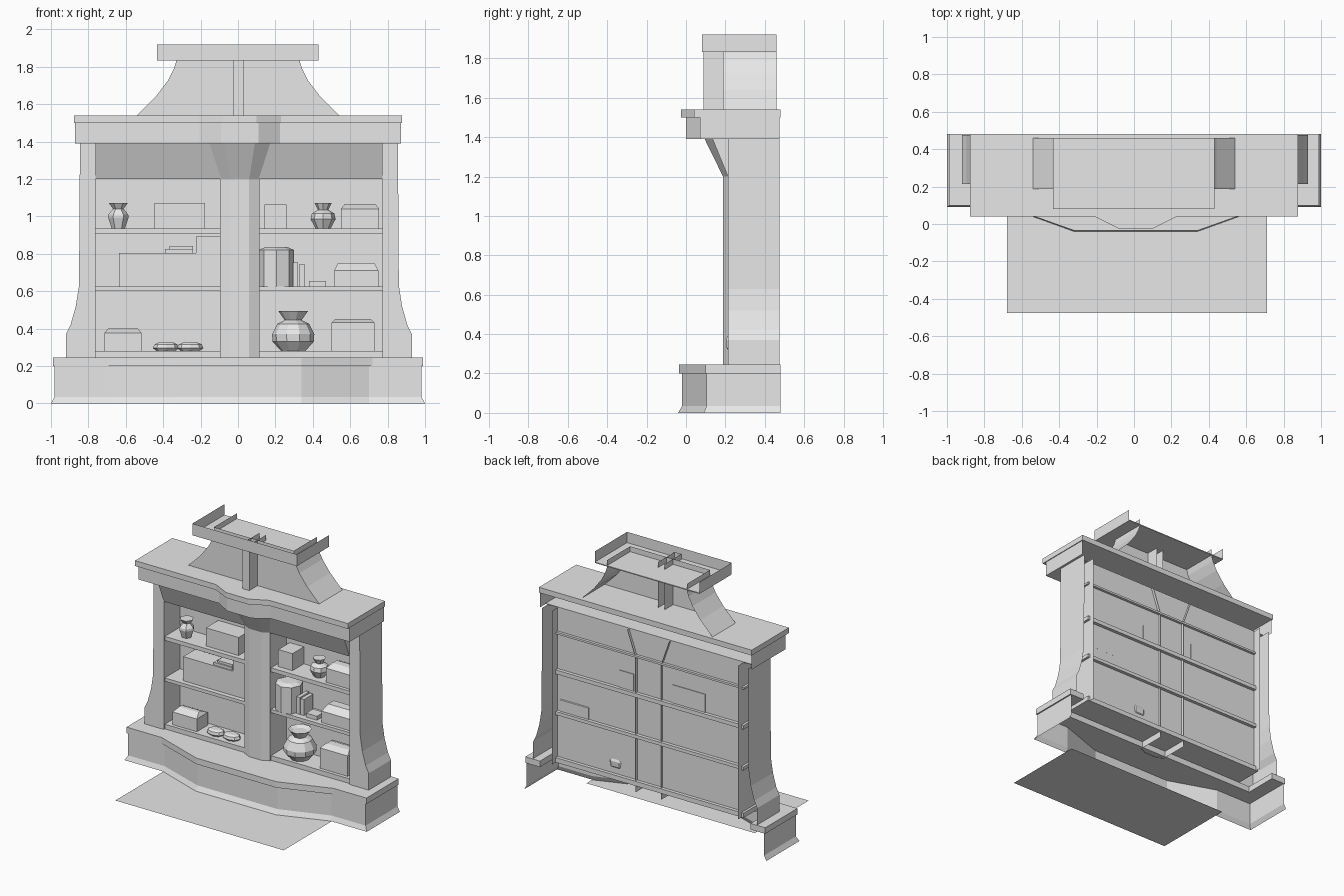
import bpy, bmesh, math

cube = bpy.data.objects.get("Cube")
if cube:
    bpy.data.objects.remove(cube, do_unlink=True)

grey = bpy.data.materials.new("plain_grey")
grey.use_nodes = True
grey.diffuse_color = (0.8, 0.8, 0.8, 1)
grey.node_tree.nodes["Principled BSDF"].inputs["Base Color"].default_value = (0.8, 0.8, 0.8, 1)


def loft(name, rows, solid=False):
    """Skin stacked plan paths, rows = [(z, [(x, y), ...]), ...]."""
    bm = bmesh.new()
    rings = [[bm.verts.new((x, y, z)) for x, y in path] for z, path in rows]
    n = len(rings[0])
    for a, b in zip(rings, rings[1:]):
        for i in range(n if solid else n - 1):
            j = (i + 1) % n
            bm.faces.new((a[i], a[j], b[j], b[i]))
    if solid:
        bm.faces.new(rings[0][::-1])
        bm.faces.new(rings[-1])
    mesh = bpy.data.meshes.new(name)
    bm.to_mesh(mesh)
    bm.free()
    mesh.materials.append(grey)
    obj = bpy.data.objects.new(name, mesh)
    bpy.context.collection.objects.link(obj)
    return obj


def u_path(x0, x1, front, back):
    return [(x0, back), (x0, front), (x1, front), (x1, back)]


def box(name, x0, x1, y0, y1, z0, z1):
    path = u_path(x0, x1, y0, y1)
    return loft(name, [(z0, path), (z1, path)], True)


def bowed(half, side, front, inner, outer, back=0.48, c=0.01):
    """Plan with a bowed middle, from back left round to back right."""
    return [(-half, back), (-half, side), (c - outer, side), (c - inner, front),
            (c + inner, front), (c + outer, side), (half, side), (half, back)]


def chest(name, x0, x1, y0, y1, z0, z1, rise):
    """Box with a lid that slopes in towards its top."""
    base = u_path(x0, x1, y0, y1)
    top = u_path(x0 + .02, x1 - .02, y0 + .05, y1 - .05)
    return loft(name, [(z0, base), (z1 - rise, base), (z1, top)], True)


def pot(name, x, y, z, sides, prof):
    """Faceted turned vessel, prof = [(radius, height), ...]."""
    rows = []
    for r, h in prof:
        rows.append((z + h, [(x + r * math.cos(math.tau * i / sides),
                              y + r * math.sin(math.tau * i / sides)) for i in range(sides)]))
    return loft(name, rows, True)


# Ground sheet in front
loft("floor_mat", [(0, [(-.68, -.475), (.71, -.475)]), (0, [(-.68, .16), (.71, .16)])])

# Bowed plinth: flared open-backed wall and a top slab notched behind
wall = bowed(.98, .105, -.02, .33, .69)
loft("plinth_wall", [(0, bowed(1, .09, -.04, .33, .69)), (.035, wall), (.2, wall)])
slab = bowed(.99, .1, -.035, .33, .71) + [(.87, .48), (.87, .23), (-.87, .23), (-.87, .48)]
loft("plinth_slab", [(.2, slab), (.245, slab)], True)

# Side pillars, open at the back and flaring at the foot
flare = [(.245, .925), (.37, .925), (.42, .9), (.52, .872), (.63, .855), (1.39, .85)]
for side, sign in (("left", 1), ("right", -1)):
    rows = []
    for z, xo in flare:
        path = [(sign * x + .005, y) for x, y in u_path(.767, xo, .213, .475)]
        rows.append((z, path[::sign]))
    loft(side + "_pillar", rows)

# Middle column with a spreading head
def column_path(w, inner, front, side):
    c = .01
    return [(c - w, .43), (c - w, side), (c - inner, front),
            (c + inner, front), (c + w, side), (c + w, .43)]

shaft = column_path(.105, .05, .188, .215)
loft("middle_column", [(.195, shaft), (1.2, shaft),
                       (1.39, column_path(.172, .08, .095, .14))])

# Back panel, sloped header and shelves
box("back_panel", -.762, .772, .405, .41, .245, 1.39)
loft("sloped_header", [(1.2, u_path(-.762, .772, .213, .216)),
                       (1.39, u_path(-.762, .772, .135, .216))])
box("header_soffit", -.78, .785, .215, .43, 1.2, 1.215)
for name, z0, z1 in (("floor_shelf", .245, .28), ("middle_shelf", .6, .625),
                     ("upper_shelf", .905, .935)):
    box(name, -.78, .79, .225, .435, z0, z1)

# Cornice: open-backed wall, soffit and slab
wall = bowed(.872, .07, 0, .1, .215, .475)
loft("cornice_wall", [(1.39, wall), (1.5, wall)])
soffit = bowed(.872, .07, 0, .1, .215, .41)
loft("cornice_soffit", [(1.39, soffit), (1.395, soffit)], True)
slab = bowed(.878, .04, -.025, .09, .22)
loft("cornice_slab", [(1.5, slab), (1.54, slab)], True)

# Hood with curved sides, centre rib and open crown tray
sweep = [(.54, 1.54), (.44, 1.64), (.375, 1.725), (.342, 1.79), (.33, 1.83), (.33, 1.88)]
loft("hood", [(z, u_path(-w, w, .187, .46)) for w, z in sweep])
rib = u_path(-.025, .03, .09, .29)
loft("hood_rib", [(1.54, rib), (1.88, rib)])
tray = u_path(-.433, .43, .08, .46)
loft("crown_rim", [(1.833, tray), (1.92, tray)])
box("crown_plate", -.433, .43, .08, .46, 1.833, 1.84)

# Upper shelf goods
z = .935
vase = [(.035, 0), (.055, .06), (.053, .075), (.028, .105), (.05, .135)]
pot("left_vase", -.64, .31, z, 6, vase)
pot("right_vase", .455, .31, z, 8, [(.04, 0), (.067, .05), (.06, .08), (.028, .1), (.045, .135)])
box("upper_wide_box", -.447, -.177, .26, .415, z, 1.07)
box("upper_small_box", .143, .26, .27, .415, z, 1.062)
chest("upper_chest", .55, .755, .25, .4, z, 1.065, .025)

# Middle shelf goods
z = .625
box("long_crate", -.635, -.225, .26, .4, z, .805)
box("tall_crate", -.225, -.097, .26, .4, z, .893)
box("lying_book", -.39, -.24, .27, .37, .805, .825)
box("lying_book_upper", -.365, -.24, .28, .37, .825, .842)
pot("canister", .205, .31, z, 8, [(.095, 0), (.095, .195), (.06, .21)])
box("tall_book", .295, .322, .27, .38, z, .752)
box("short_book", .328, .355, .27, .38, z, .745)
box("little_box", .38, .47, .26, .34, z, .655)
chest("middle_chest", .515, .75, .25, .415, z, .75, .04)

# Floor goods
z = .28
chest("floor_chest", -.715, -.515, .25, .38, z, .4, .025)
for name, x in (("left_loaf", -.385), ("right_loaf", -.255)):
    loaf = pot(name, 0, 0, z, 8, [(.05, 0), (.07, .015), (.062, .035), (.04, .045)])
    loaf.location = (x, .29, 0)
    loaf.scale.y = .7
pot("large_pot", .295, .31, z, 10, [(.065, 0), (.11, .05), (.113, .09), (.085, .145),
                                    (.045, .165), (.08, .215), (.05, .2)])
chest("floor_trunk", .5, .73, .25, .4, z, .452, .02)
